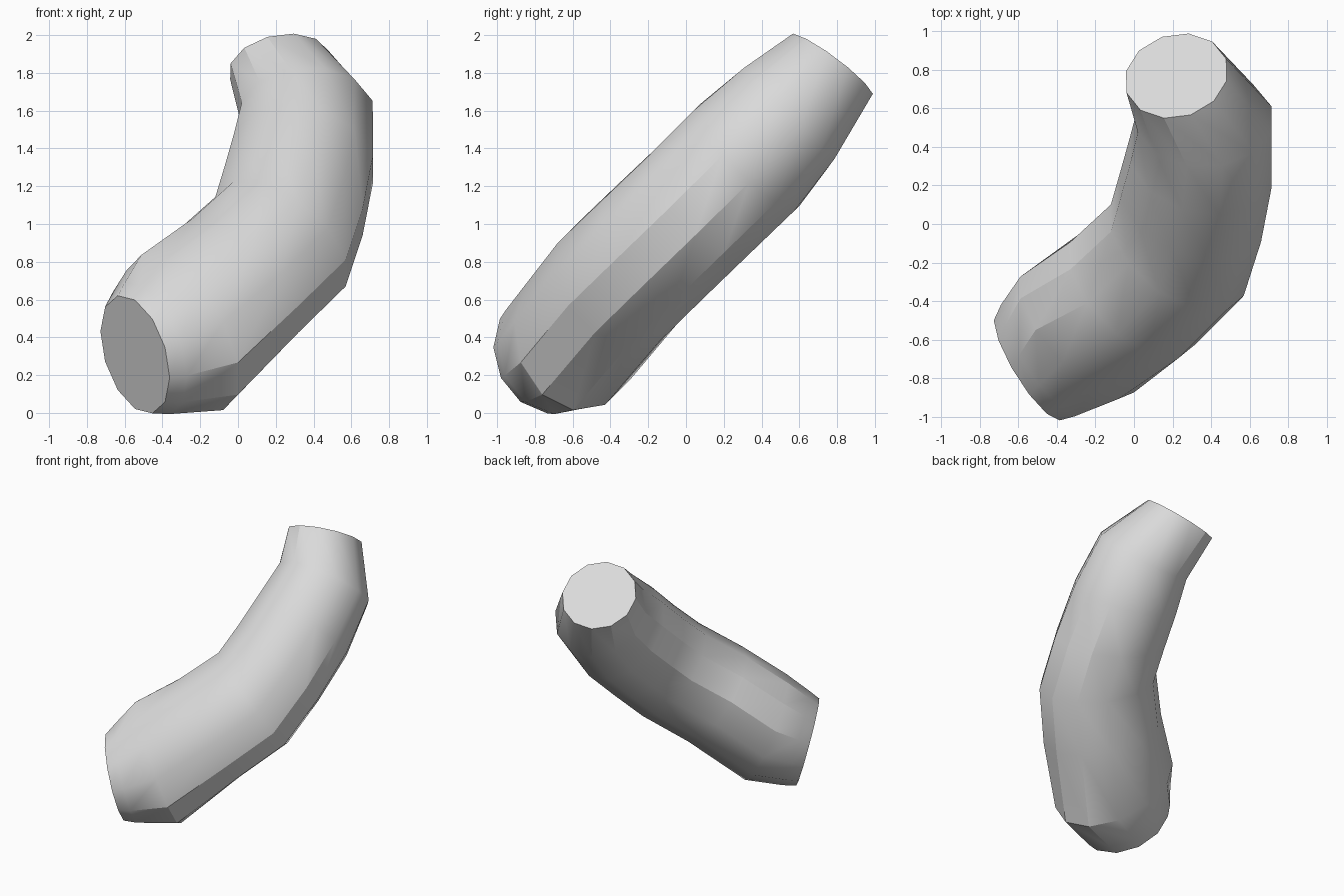
import bpy, bmesh, math
from mathutils import Vector

cube = bpy.data.objects.get("Cube")
if cube:
    bpy.data.objects.remove(cube, do_unlink=True)

SIDES = 12
SLOPE = Vector((0, 1, 1)).normalized()    # uphill direction of the bend plane
NORMAL = Vector((0, -1, 1)).normalized()  # across the bend plane

# Ribs along the bend: inner edge and outer edge (x, uphill),
# half thickness, height across the plane, lean (x, uphill)
RIBS = [
    ((-0.716, -0.04), (-0.374, -0.57), 0.306, 0.742, (0.15, 0.10)),
    ((-0.68, 0.06), (-0.28, -0.55), 0.33, 0.73, (0.12, 0.12)),
    ((-0.59, 0.24), (0.00, -0.45), 0.374, 0.707, (0, 0.2)),
    ((-0.33, 0.51), (0.32, -0.04), 0.375, 0.742, (0, 0)),
    ((-0.12, 0.78), (0.57, 0.31), 0.373, 0.737, (0, 0)),
    ((-0.07, 1.02), (0.66, 0.70), 0.372, 0.73, (0, 0)),
    ((-0.02, 1.27), (0.715, 1.10), 0.376, 0.727, (0, 0)),
    ((0.02, 1.50), (0.713, 1.51), 0.34, 0.735, (0, 0)),
    ((-0.04, 1.80), (0.48, 1.89), 0.262, 0.757, (0.02, -0.14)),
]


def in_plane(point):
    """Vector within the bend plane."""
    return Vector((point[0], 0, 0)) + SLOPE * point[1]


def rib(bm, inner, outer, thick, height, lean):
    a, b = in_plane(inner), in_plane(outer)
    grow = 1 / math.cos(math.pi / SIDES)  # flat sides touch the edges
    centre = (a + b) / 2 + NORMAL * height
    across = (b - a) / 2 * grow
    up = (NORMAL + in_plane(lean)) * thick * grow
    ring = []
    for i in range(SIDES):
        t = (i + 0.5) * math.tau / SIDES
        ring.append(bm.verts.new(centre + across * math.cos(t) + up * math.sin(t)))
    return ring


# Bent tube with closed flat ends
bm = bmesh.new()
rings = [rib(bm, *r) for r in RIBS]
for low, high in zip(rings, rings[1:]):
    for i in range(SIDES):
        j = (i + 1) % SIDES
        bm.faces.new((low[i], low[j], high[j], high[i]))
bm.faces.new(rings[0])
bm.faces.new(rings[-1])
bmesh.ops.recalc_face_normals(bm, faces=bm.faces)
mesh = bpy.data.meshes.new("bent_tube")
bm.to_mesh(mesh)
bm.free()
tube = bpy.data.objects.new("bent_tube", mesh)
bpy.context.collection.objects.link(tube)

# Plain light grey
grey = bpy.data.materials.new("light_grey")
grey.use_nodes = True
colour = (0.7, 0.7, 0.7, 1)
grey.diffuse_color = colour
grey.node_tree.nodes["Principled BSDF"].inputs["Base Color"].default_value = colour
mesh.materials.append(grey)

# Soft sides, crisp ends
bpy.ops.object.select_all(action='DESELECT')
tube.select_set(True)
bpy.context.view_layer.objects.active = tube
bpy.ops.object.shade_smooth_by_angle(angle=math.radians(30))
